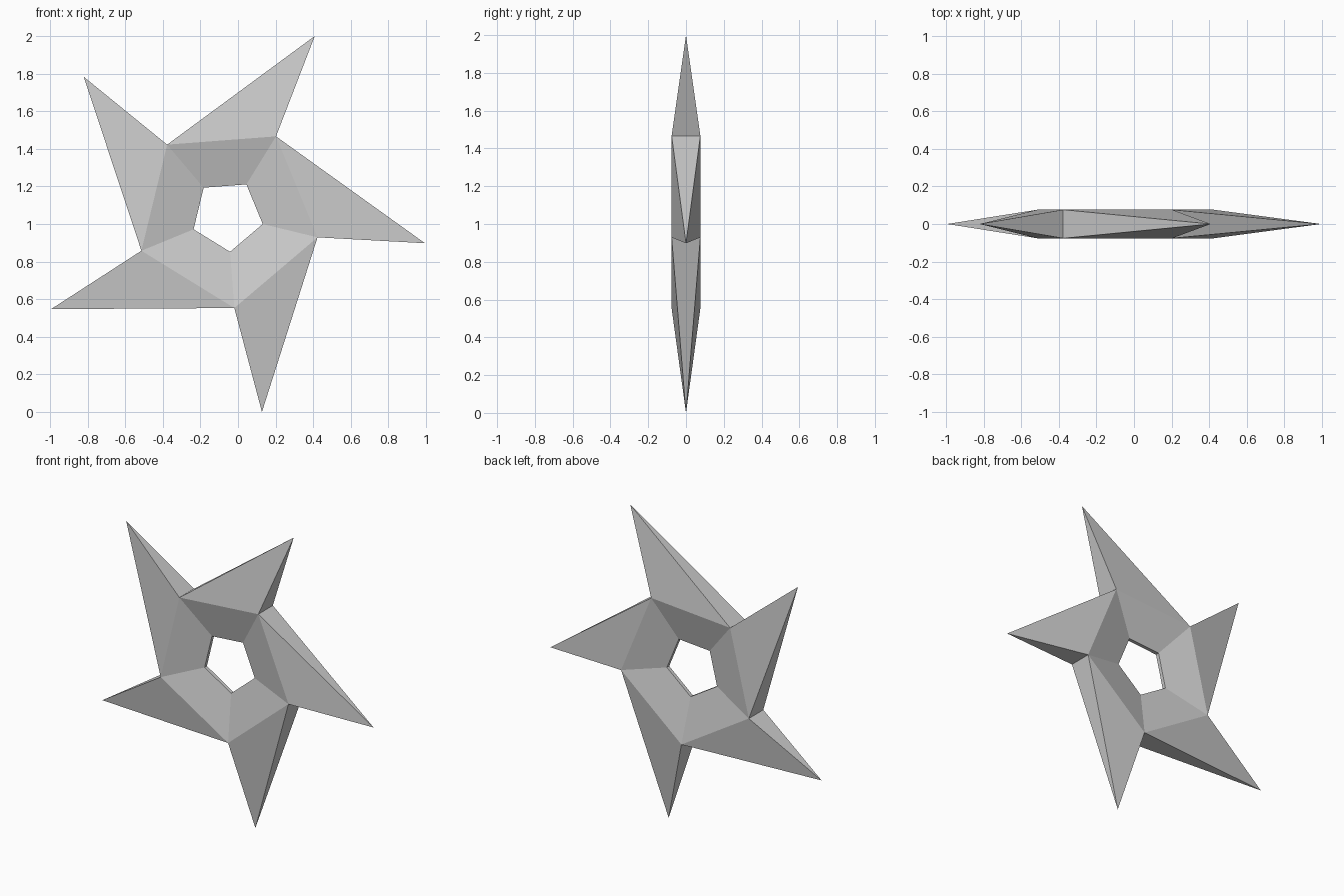
import bpy, bmesh
from math import cos, sin, radians

if "Cube" in bpy.data.objects:
    bpy.data.objects.remove(bpy.data.objects["Cube"])

N = 5
CX, CZ = -0.057, 1.0456            # centre of the star
HALF, RIM = 0.076, 0.012           # half thickness at the ridge and at the hole

bm = bmesh.new()

def ring(radius, angle, y):
    """Five vertices evenly spaced around the centre."""
    pts = []
    for k in range(N):
        a = radians(angle + 360 / N * k)
        pts.append(bm.verts.new((CX + radius * cos(a), y, CZ + radius * sin(a))))
    return pts

tips = ring(1.0618, 64.0, 0)
mid_f, mid_b = ring(0.494, 58.35, -HALF), ring(0.494, 58.35, HALF)
hole_f, hole_b = ring(0.194, 58.35, -RIM), ring(0.194, 58.35, RIM)

for k in range(N):
    n = (k + 1) % N
    # blade faces and bevelled centre, front and back
    for mid, hole in ((mid_f, hole_f), (mid_b, hole_b)):
        bm.faces.new((mid[k], mid[n], tips[k]))
        bm.faces.new((mid[k], hole[k], hole[n], mid[n]))
    # narrow blade sides
    bm.faces.new((mid_f[k], mid_b[k], tips[k]))
    bm.faces.new((mid_f[n], mid_b[n], tips[k]))
    # thin wall of the hole
    bm.faces.new((hole_f[k], hole_f[n], hole_b[n], hole_b[k]))

bmesh.ops.recalc_face_normals(bm, faces=bm.faces[:])
mesh = bpy.data.meshes.new("throwing_star")
bm.to_mesh(mesh)
bm.free()
bpy.context.collection.objects.link(bpy.data.objects.new("throwing_star", mesh))
